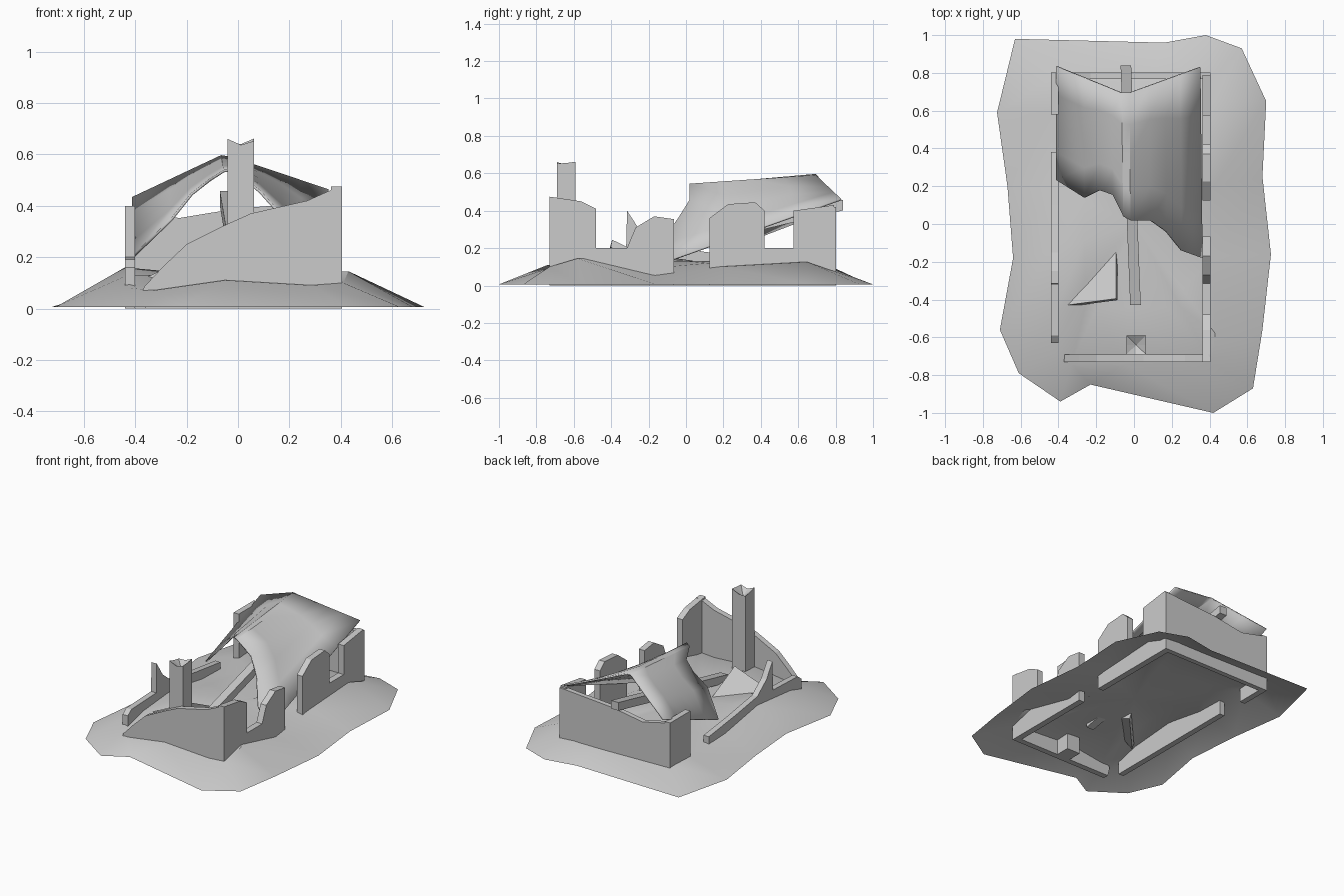
import bpy, bmesh
from mathutils import Vector

if "Cube" in bpy.data.objects:
    bpy.data.objects.remove(bpy.data.objects["Cube"])


def make(name, verts, faces, smooth=None):
    me = bpy.data.meshes.new(name)
    me.from_pydata([tuple(v) for v in verts], [], faces)
    bm = bmesh.new()
    bm.from_mesh(me)
    bmesh.ops.recalc_face_normals(bm, faces=bm.faces)
    bm.to_mesh(me)
    bm.free()
    ob = bpy.data.objects.new(name, me)
    bpy.context.collection.objects.link(ob)
    if smooth:
        bpy.ops.object.select_all(action='DESELECT')
        bpy.context.view_layer.objects.active = ob
        ob.select_set(True)
        bpy.ops.object.shade_smooth_by_angle(angle=smooth)
    return ob


def wall(name, axis, lo, hi, profile):
    """Extrude a (position, z) profile through a wall's thickness."""
    place = (lambda t, u, z: (t, u, z)) if axis == 'x' else (lambda t, u, z: (u, t, z))
    n = len(profile)
    verts = [place(t, u, z) for t in (lo, hi) for u, z in profile]
    faces = [list(range(n)), list(range(n, 2 * n))]
    faces += [(i, (i + 1) % n, n + (i + 1) % n, n + i) for i in range(n)]
    return make(name, verts, faces)


# Rubble mound: outer outline, ridge along the walls, inner floor
outer = [(-.63, .98), (.16, .96), (.38, 1), (.57, .93), (.70, .65), (.68, .25),
         (.725, -.16), (.68, -.56), (.63, -.87), (.42, -1), (-.23, -.85),
         (-.39, -.94), (-.61, -.79), (-.71, -.56), (-.64, -.18), (-.67, .2), (-.725, .59)]
ridge = [(-.42, .78, .10), (.1, .78, .09), (.28, .78, .09), (.42, .78, .08),
         (.42, .65, .125), (.42, .2, .10), (.42, -.17, .05), (.43, -.58, .145),
         (.41, -.73, .10), (.29, -.74, .09), (-.05, -.74, .11), (-.33, -.74, .07),
         (-.42, -.68, .08), (-.43, -.5, .13), (-.44, -.15, .16), (-.44, .2, .10),
         (-.43, .59, .09)]
n = len(outer)
verts = [(x, y, .006) for x, y in outer] + ridge
verts += [(x * .6, y * .6, .4 * z + .08) for x, y, z in ridge] + [(0, 0, .13)]
faces = [(r * n + i, r * n + (i + 1) % n, (r + 1) * n + (i + 1) % n, (r + 1) * n + i)
         for r in (0, 1) for i in range(n)]
faces += [(2 * n + i, 2 * n + (i + 1) % n, 3 * n) for i in range(n)]
make("rubble_mound", verts, faces, smooth=.7)

# Broken walls
wall("right_wall_front", 'x', .362, .405,
     [(-.73, 0), (-.73, .475), (-.56, .45), (-.48, .41), (-.48, .2), (-.315, .2),
      (-.27, .31), (-.17, .37), (-.065, .355), (-.065, 0)])
wall("right_wall_back", 'x', .362, .405,
     [(.125, 0), (.125, .36), (.225, .435), (.37, .445), (.42, .40), (.42, .2),
      (.575, .2), (.575, .4), (.79, .43), (.79, 0)])
wall("left_wall_front", 'x', -.44, -.40,
     [(.38, 0), (.38, .145), (.1, .18), (-.15, .22), (-.25, .30), (-.315, .40),
      (-.32, .2), (-.59, .19), (-.63, .16), (-.63, 0)])
wall("left_wall_back", 'x', -.44, -.40,
     [(.58, 0), (.58, .4), (.8, .4), (.8, 0)])
wall("front_wall", 'y', -.73, -.69,
     [(.405, 0), (.405, .472), (.37, .465), (.27, .42), (.05, .37), (-.05, .325),
      (-.2, .25), (-.29, .165), (-.365, .085), (-.375, .06), (-.36, 0)])
wall("back_wall", 'y', .768, .802,
     [(-.44, 0), (-.44, .4), (-.23, .352), (0, .39), (.405, .42), (.405, 0)])

# Chimney with a notched top
x0, x1, y0, y1 = -.04, .063, -.69, -.59
ring = [(x0, y0, .66), ((x0 + x1) / 2, y0, .637), (x1, y0, .652), (x1, (y0 + y1) / 2, .655),
        (x1, y1, .662), ((x0 + x1) / 2, y1, .64), (x0, y1, .637), (x0, (y0 + y1) / 2, .645)]
verts = ring + [(x, y, 0) for x, y, z in ring] + [(.012, -.64, .605)]
faces = [(i, (i + 1) % 8, 8 + (i + 1) % 8, 8 + i) for i in range(8)]
faces += [(i, (i + 1) % 8, 16) for i in range(8)] + [tuple(range(8, 16))]
make("chimney", verts, faces)

# Sagging roof: broken front edge lofted to the back edge
front = [(-.41, .235, .20), (-.26, .14, .345), (-.18, .18, .445), (-.11, .155, .50),
         (-.055, .04, .535), (-.02, .02, .54), (.085, .02, .455), (.17, -.04, .36),
         (.25, -.14, .215), (.36, -.18, .10)]
peak_l, peak_r = Vector((-.065, .695, .592)), Vector((-.025, .695, .586))
eave_l, eave_r = Vector((-.41, .835, .43)), Vector((.35, .83, .46))
back = [eave_l.lerp(peak_l, (p[0] + .41) / .355) for p in front[:5]]
back += [peak_r.lerp(eave_r, (p[0] + .02) / .38) for p in front[5:]]
rows, m = 5, len(front)
verts = [Vector(f).lerp(b, r / (rows - 1)) for r in range(rows) for f, b in zip(front, back)]
faces = [(r * m + i, r * m + i + 1, (r + 1) * m + i + 1, (r + 1) * m + i)
         for r in range(rows - 1) for i in range(m - 1)]
roof = make("sagging_roof", verts, faces, smooth=.3)
mod = roof.modifiers.new("thickness", 'SOLIDIFY')
mod.thickness = .01
mod.offset = 0

# Fallen ridge beam
verts = [(x + dx, y, z + dz) for x, y, z in ((-.043, .84, .43), (.008, -.43, .125))
         for dx, dz in ((-.028, -.028), (.028, -.028), (.028, .028), (-.028, .028))]
faces = [(0, 1, 2, 3), (4, 5, 6, 7)] + [(i, (i + 1) % 4, 4 + (i + 1) % 4, 4 + i) for i in range(4)]
make("fallen_beam", verts, faces)

# Broken slab sticking out of the floor
top = [(-.36, -.43, .12), (-.095, -.395, .245), (-.095, -.14, .12)]
verts = top + [(x + .008, y - .008, z - .04) for x, y, z in top]
make("broken_slab", verts, [(0, 1, 2), (3, 4, 5), (0, 1, 4, 3), (1, 2, 5, 4), (2, 0, 3, 5)])
